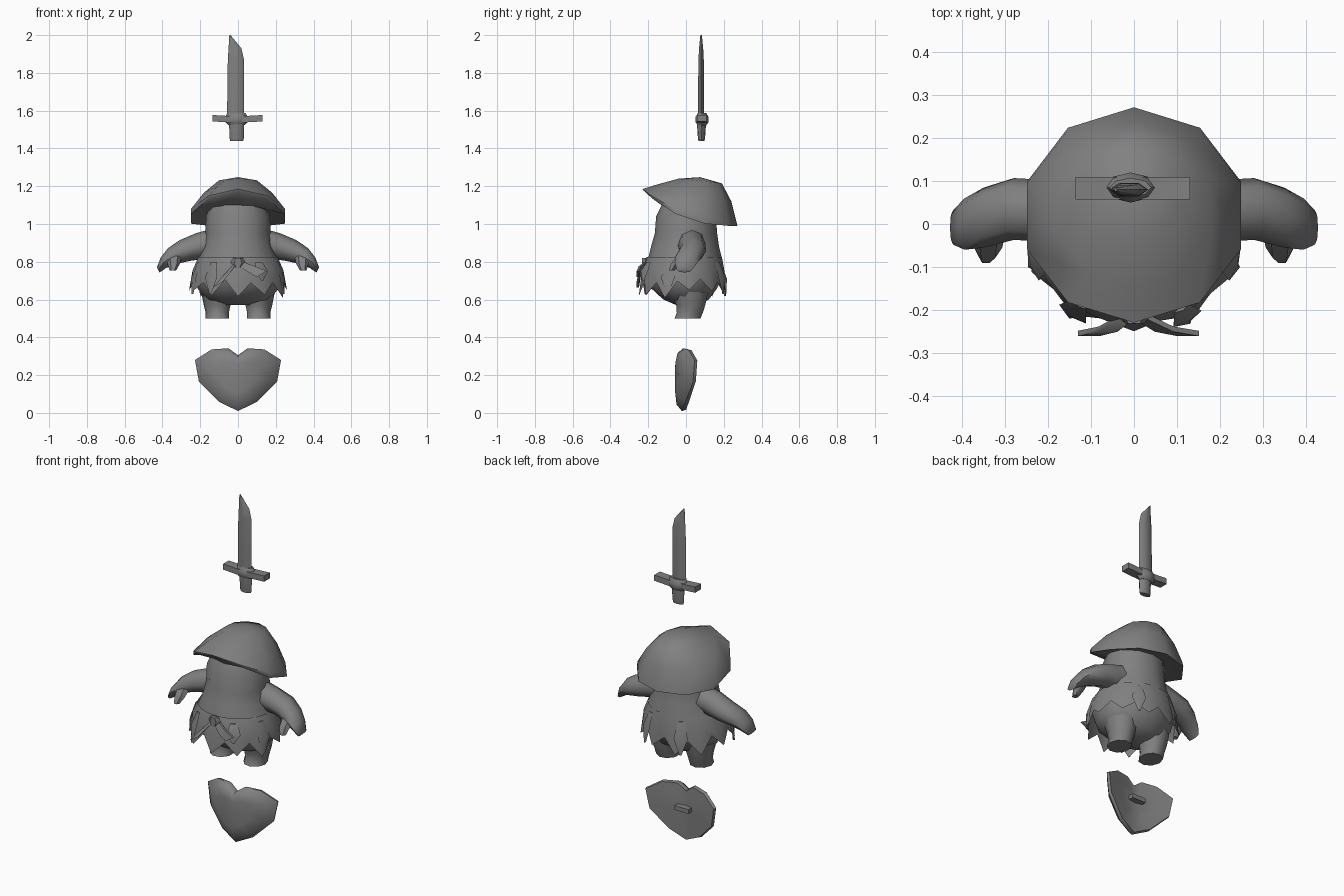
import bpy
import bmesh
import math
import random
from mathutils import Vector

cube = bpy.data.objects.get("Cube")
if cube:
    bpy.data.objects.remove(cube, do_unlink=True)
random.seed(4)

grey = bpy.data.materials.new("stone_grey")
grey.use_nodes = True
grey.diffuse_color = (0.22, 0.22, 0.22, 1)
bsdf = next(n for n in grey.node_tree.nodes if n.type == "BSDF_PRINCIPLED")
bsdf.inputs["Base Color"].default_value = grey.diffuse_color
bsdf.inputs["Roughness"].default_value = 0.8


def loft(name, rings, caps=True, closed=True, mirror=False, angle=45, solid=True):
    """Skin a list of equal-length point rings."""
    bm = bmesh.new()
    rows = [[bm.verts.new(p) for p in ring] for ring in rings]
    n = len(rows[0])
    for a, b in zip(rows, rows[1:]):
        for i in range(n if closed else n - 1):
            j = (i + 1) % n
            bm.faces.new((a[i], a[j], b[j], b[i]))
    if caps:
        for row in (rows[0], rows[-1]):
            if (row[0].co - row[n // 2].co).length > 0.001:
                bm.faces.new(row)
    bmesh.ops.remove_doubles(bm, verts=bm.verts, dist=0.0001)
    if solid:
        bmesh.ops.recalc_face_normals(bm, faces=bm.faces)
    mesh = bpy.data.meshes.new(name)
    bm.to_mesh(mesh)
    bm.free()
    mesh.shade_smooth()
    mesh.set_sharp_from_angle(angle=math.radians(angle))
    mesh.materials.append(grey)
    obj = bpy.data.objects.new(name, mesh)
    bpy.context.collection.objects.link(obj)
    if mirror:
        obj.modifiers.new("mirror", "MIRROR")
    return obj


def oval(x, y, z, rx, ry, n=12):
    """Level oval ring."""
    return [(x + rx * math.cos(t), y + ry * math.sin(t), z)
            for t in (2 * math.pi * i / n for i in range(n))]


def across(x, y, z, ry, rz, lean=0.5, n=8):
    """Oval ring across a limb that runs outwards and down."""
    return [(x + lean * rz * math.sin(t), y + ry * math.cos(t), z + rz * math.sin(t))
            for t in (2 * math.pi * i / n for i in range(n))]


def box(x, y, z, w, d):
    return [(x + sx * w, y + sy * d, z) for sx, sy in ((1, 1), (-1, 1), (-1, -1), (1, -1))]


# Round body: y centre, height, half width, half depth
loft("body", [oval(0, *r) for r in (
    (0.01, 0.57, 0.08, 0.06), (0, 0.6, 0.17, 0.12), (-0.01, 0.66, 0.215, 0.175),
    (-0.01, 0.74, 0.235, 0.205), (-0.005, 0.82, 0.21, 0.195), (-0.005, 0.88, 0.183, 0.18),
    (0, 0.95, 0.172, 0.165), (0, 1.04, 0.17, 0.158), (0.01, 1.12, 0.14, 0.13))], angle=60)

# Legs with flat soles
loft("leg", [oval(*r, n=9) for r in (
    (0.105, 0.02, 0.64, 0.09, 0.1), (0.108, 0.025, 0.57, 0.073, 0.078),
    (0.108, 0.02, 0.53, 0.063, 0.07), (0.108, 0.008, 0.5, 0.064, 0.07))], mirror=True)

# Arms with a flat hand and a thumb
loft("arm", [across(*r) for r in (
    (0.1, 0.03, 0.9, 0.075, 0.075), (0.19, 0.03, 0.885, 0.072, 0.066),
    (0.28, 0.035, 0.86, 0.072, 0.055), (0.35, 0.015, 0.83, 0.07, 0.042),
    (0.395, 0.0, 0.795, 0.06, 0.028), (0.422, -0.008, 0.757, 0.04, 0.014))], mirror=True, angle=60)
loft("thumb", [oval(*r, n=6) for r in (
    (0.34, -0.02, 0.83, 0.04, 0.03), (0.34, -0.055, 0.79, 0.033, 0.028),
    (0.345, -0.075, 0.755, 0.018, 0.018))], mirror=True)


# Tilted hat: the rim sweeps up towards the front
def hat_ring(half_width, back, front, z_back, rise, power, n=10):
    mid, half = (back + front) / 2, (back - front) / 2
    ring = []
    for i in range(n):
        t = 2 * math.pi * i / n + math.pi / 2
        s = math.sin(t)
        ring.append((half_width * math.cos(t), mid + half * s,
                     z_back + rise * ((1 - s) / 2) ** power))
    return ring


loft("hat", [
    hat_ring(0.14, 0.15, -0.13, 1.04, 0.06, 1),
    hat_ring(0.262, 0.272, -0.228, 0.99, 0.19, 2.6),
    hat_ring(0.262, 0.265, -0.23, 1.02, 0.165, 2.4),
    hat_ring(0.19, 0.24, -0.15, 1.12, 0.09, 1.6),
    hat_ring(0.105, 0.19, -0.04, 1.215, 0.025, 1),
    [(0, 0.075, 1.248)] * 10], angle=50)

# Ragged leaf skirt
teeth = 11
waist, hip, hem = [], [], []
for k in range(teeth * 2):
    a = math.pi * k / teeth - math.pi / 2
    c, s = math.cos(a), math.sin(a)
    tip = k % 2 == 0
    waist.append((0.212 * c, -0.01 + 0.2 * s, 0.825))
    hip.append((0.243 * c, -0.015 + 0.218 * s, 0.755))
    flare = 0.02 if tip else 0
    z = 0.625 + random.uniform(-0.02, 0.03) if tip else 0.70 + random.uniform(-0.015, 0.015)
    hem.append(((0.242 + flare) * c, -0.015 + (0.215 + flare) * s, z))
loft("leaf_skirt", [waist, hip, hem], caps=False, angle=60)

# Loose leaves standing off the skirt
for k, (deg, length) in enumerate(((-125, 0.17), (-60, 0.1), (-20, 0.17), (200, 0.17), (60, 0.17), (115, 0.18))):
    a = math.radians(deg)
    out = Vector((math.cos(a), math.sin(a), 0))
    side = Vector((-out.y, out.x, 0))
    base = Vector((0.222 * out.x, -0.015 + 0.21 * out.y, 0.8))
    rows = []
    for t, w, push in ((0, 0.02, 0), (0.5, 0.038, 0.028), (1, 0.006, 0.035)):
        p = base + out * push - Vector((0, 0, length * t))
        rows.append([p - side * w, p + out * 0.006, p + side * w, p - out * 0.006])
    loft(f"loose_leaf_{k + 1}", rows)

# Knot and two tie ends at the front
loft("belt_knot", [oval(0, -0.215, z, w, 0.02, 6) for z, w in ((0.77, 0.02), (0.795, 0.04), (0.82, 0.025))])
for name, x0, x1, z1 in (("tie_right", -0.015, -0.105, 0.68), ("tie_left", 0.015, 0.125, 0.735)):
    rows = []
    for x, y, z, w in ((x0, -0.215, 0.79, 0.014), ((x0 + x1) / 2, -0.245, (0.79 + z1) / 2, 0.022),
                       (x1, -0.255, z1, 0.026)):
        rows.append([(x - w, y - 0.006, z - w * 0.6), (x + w, y - 0.006, z + w * 0.6),
                     (x + w, y + 0.006, z + w * 0.6), (x - w, y + 0.006, z - w * 0.6)])
    loft(name, rows)

# Heart shield, bent back at both sides
half = [(0.05, 0.342), (0.14, 0.336), (0.228, 0.28), (0.207, 0.165), (0.1, 0.058)]
outline = [(0, 0.305)] + half + [(0, 0.01)] + [(-x, z) for x, z in reversed(half)]


def heart(scale, y, bend):
    return [(x * scale, y + bend * (abs(x) / 0.228) ** 1.5, 0.2 + (z - 0.2) * scale)
            for x, z in outline]


loft("heart_shield", [
    heart(0, -0.057, 0), heart(0.5, -0.057, 0.02), heart(0.82, -0.05, 0.05),
    heart(1, -0.022, 0.068), heart(0.97, 0, 0.06), heart(0.5, 0.003, 0.025),
    heart(0, 0.005, 0)], angle=50)
loft("shield_handle", [box(0, 0.022, z, 0.045, 0.02) for z in (0.195, 0.22)])

# Sword blade: edge-to-edge cross-sections with a slanted tip
blade = []
for z, left, right, d in ((1.57, -0.058, 0.033, 0.016), (1.72, -0.056, 0.033, 0.016),
                          (1.87, -0.054, 0.032, 0.014), (1.93, -0.05, 0.018, 0.011),
                          (2.0, -0.046, -0.04, 0.004)):
    inset = (right - left) * 0.25
    blade.append([(left, 0.08, z), (left + inset, 0.08 - d, z), (right - inset, 0.08 - d, z),
                  (right, 0.08, z), (right - inset, 0.08 + d, z), (left + inset, 0.08 + d, z)])
loft("sword_blade", blade, angle=40)
loft("sword_guard", [[(x, 0.083 + sy * 0.026, z + sz * 0.017) for sy, sz in
                      ((1, 1), (-1, 1), (-1, -1), (1, -1))]
                     for x, z in ((-0.136, 1.56), (-0.05, 1.555), (0.04, 1.555), (0.13, 1.56))])
loft("guard_boss", [oval(-0.008, 0.085, z, w, d, 8) for z, w, d in
                    ((1.522, 0.04, 0.022), (1.54, 0.06, 0.035), (1.565, 0.06, 0.035), (1.588, 0.048, 0.022))])
loft("sword_grip", [oval(-0.007, 0.082, z, w, d, 8) for z, w, d in
                    ((1.44, 0.034, 0.016), (1.455, 0.038, 0.019), (1.53, 0.04, 0.024))])
